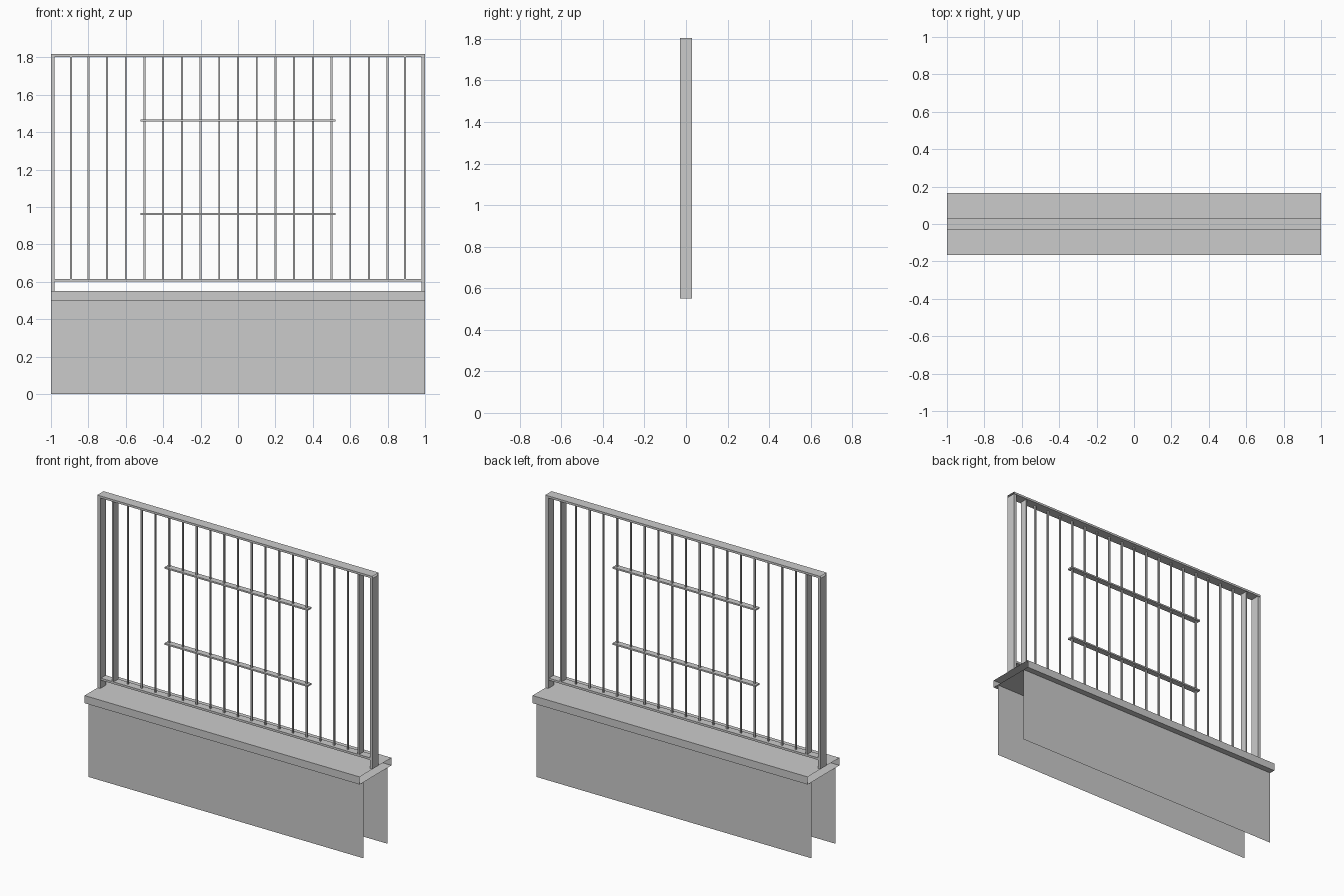
import bpy

if "Cube" in bpy.data.objects:
    bpy.data.objects.remove(bpy.data.objects["Cube"])


def make_mesh(name, verts, faces):
    me = bpy.data.meshes.new(name)
    me.from_pydata(verts, [], faces)
    ob = bpy.data.objects.new(name, me)
    bpy.context.collection.objects.link(ob)
    return ob


def box(name, x0, x1, y, z0, z1):
    """Closed box, symmetric in y."""
    v = [(x, s * y, z) for x in (x0, x1) for s in (-1, 1) for z in (z0, z1)]
    f = [(0, 1, 3, 2), (4, 6, 7, 5), (0, 4, 5, 1),
         (2, 3, 7, 6), (1, 5, 7, 3), (0, 2, 6, 4)]
    return make_mesh(name, v, f)


def open_tube(name, hx, y, z0, z1):
    """Rectangular profile extruded along x with open ends."""
    prof = [(-y, z0), (y, z0), (y, z1), (-y, z1)]
    v = [(x, *p) for x in (-hx, hx) for p in prof]
    f = [(i, i + 4, (i + 1) % 4 + 4, (i + 1) % 4) for i in range(4)]
    return make_mesh(name, v, [tuple(reversed(q)) for q in f])


# base walls: two open sheets
for side, y in (("front", -0.125), ("back", 0.125)):
    quad = [(-1, y, 0), (1, y, 0), (1, y, 0.5), (-1, y, 0.5)]
    make_mesh(side + "_wall", quad, [(0, 1, 2, 3) if y < 0 else (3, 2, 1, 0)])

# coping slab on the wall and handrail, both open at the ends
open_tube("coping", 1, 0.165, 0.5, 0.55)
open_tube("top_rail", 1, 0.033, 1.803, 1.817)

# bottom rail between the posts
box("bottom_rail", -0.98, 0.98, 0.025, 0.602, 0.616)

# end posts and the deeper flat bars next to them
for side, s in (("left", -1), ("right", 1)):
    box(side + "_post", *sorted((s * 0.98, s * 1.0)), 0.03, 0.55, 1.803)
    box(side + "_flat_bar", *sorted((s * 0.887, s * 0.897)), 0.025, 0.616, 1.803)

# thin balusters
for i in range(-8, 9):
    x = i * 0.1
    box("baluster", x - 0.005, x + 0.005, 0.005, 0.616, 1.803)

# short horizontal cross bars
for z in (0.962, 1.462):
    box("cross_bar", -0.52, 0.52, 0.02, z - 0.005, z + 0.005)
